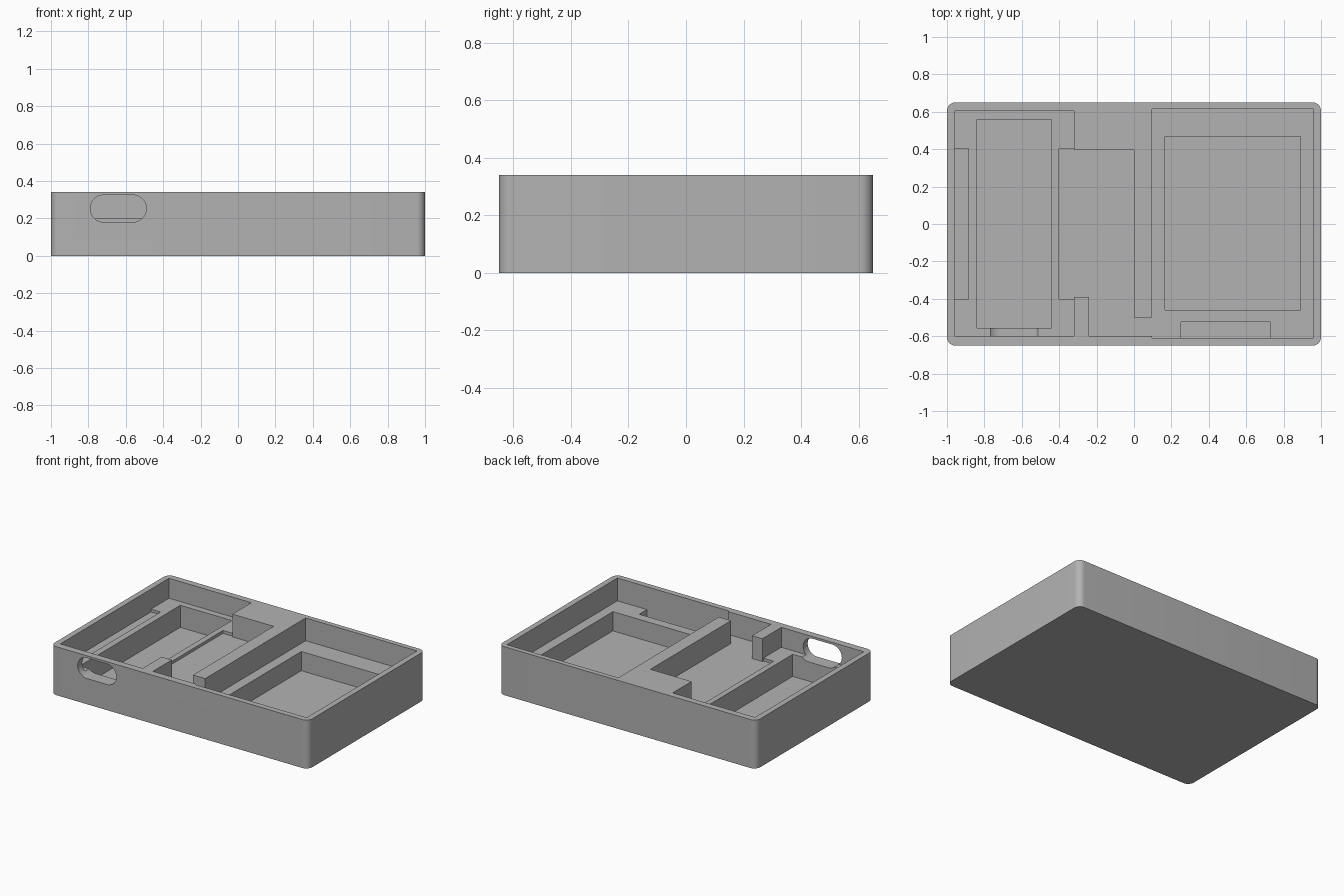
import bpy
import bmesh
from math import cos, sin, pi, radians

cube = bpy.data.objects.get("Cube")
if cube:
    bpy.data.objects.remove(cube, do_unlink=True)

grey = bpy.data.materials.new("plain grey")
grey.use_nodes = True
COLOUR = (0.448, 0.448, 0.448, 1)
grey.diffuse_color = COLOUR
grey.node_tree.nodes["Principled BSDF"].inputs["Base Color"].default_value = COLOUR

HEIGHT = 0.34
LEDGE = 0.20      # shelf in the left-hand pocket
CHANNEL = 0.18    # shelf and wiring floor shared by the other pockets
FLOOR = 0.045     # bottom of the deep wells


def rounded_outline(cx, cy, hx, hy, r, steps):
    """Counter-clockwise rounded rectangle."""
    pts = []
    for q, (sx, sy) in enumerate([(1, 1), (-1, 1), (-1, -1), (1, -1)]):
        for i in range(steps + 1):
            a = (q + i / steps) * pi / 2
            pts.append((cx + sx * (hx - r) + r * cos(a),
                        cy + sy * (hy - r) + r * sin(a)))
    return pts


def prism(name, base, offset):
    """Extrude a flat loop of 3D points along an offset."""
    bm = bmesh.new()
    face = bm.faces.new([bm.verts.new(p) for p in base])
    ext = bmesh.ops.extrude_face_region(bm, geom=[face])
    moved = [v for v in ext["geom"] if isinstance(v, bmesh.types.BMVert)]
    bmesh.ops.translate(bm, verts=moved, vec=offset)
    bmesh.ops.remove_doubles(bm, verts=bm.verts, dist=1e-5)
    bmesh.ops.recalc_face_normals(bm, faces=bm.faces)
    mesh = bpy.data.meshes.new(name)
    bm.to_mesh(mesh)
    bm.free()
    obj = bpy.data.objects.new(name, mesh)
    bpy.context.collection.objects.link(obj)
    mesh.materials.append(grey)
    return obj


def pocket(name, x0, x1, y0, y1, z):
    """Box cutter from depth z up through the open top."""
    loop = [(x0, y0, z), (x1, y0, z), (x1, y1, z), (x0, y1, z)]
    return prism(name, loop, (0, 0, HEIGHT + 0.1 - z))


# Case body with rounded upright corners
outline = rounded_outline(0, 0, 1, 0.65, 0.045, 10)
case = prism("case", [(x, y, 0) for x, y in outline], (0, 0, HEIGHT))

# Pockets, wells and wiring channels
cutters = [
    pocket("left_pocket", -0.96, -0.32, -0.6, 0.605, LEDGE),
    pocket("left_well", -0.84, -0.44, -0.555, 0.56, FLOOR),
    pocket("outer_pin_trench", -0.96, -0.885, -0.4, 0.405, CHANNEL),
    pocket("inner_pin_trench", -0.4, -0.32, -0.4, 0.405, CHANNEL),
    pocket("wiring_bay", -0.33, 0, -0.39, 0.395, CHANNEL),
    pocket("wiring_bay_front", -0.24, 0, -0.6, -0.3, CHANNEL),
    pocket("wiring_passage", -0.1, 0.2, -0.6, -0.5, CHANNEL),
    pocket("right_pocket", 0.095, 0.96, -0.61, 0.615, CHANNEL),
    pocket("right_well", 0.165, 0.89, -0.46, 0.467, FLOOR),
    pocket("right_pin_trench", 0.25, 0.73, -0.61, -0.525, 0.1),
]

# Rounded port through the front wall
port = rounded_outline(-0.64, 0.2525, 0.15, 0.0725, 0.0724, 10)
cutters.append(prism("port", [(x, -0.8, z) for x, z in port], (0, 0.26, 0)))

bpy.context.view_layer.objects.active = case
for cutter in cutters:
    cutter.hide_render = True
    mod = case.modifiers.new(cutter.name, "BOOLEAN")
    mod.operation = "DIFFERENCE"
    mod.solver = "EXACT"
    mod.object = cutter
    bpy.ops.object.modifier_apply(modifier=mod.name)
for cutter in cutters:
    bpy.data.objects.remove(cutter, do_unlink=True)

# Smooth the rounded corners, keep the edges crisp
bpy.ops.object.select_all(action="DESELECT")
case.select_set(True)
bpy.ops.object.shade_smooth_by_angle(angle=radians(30))
